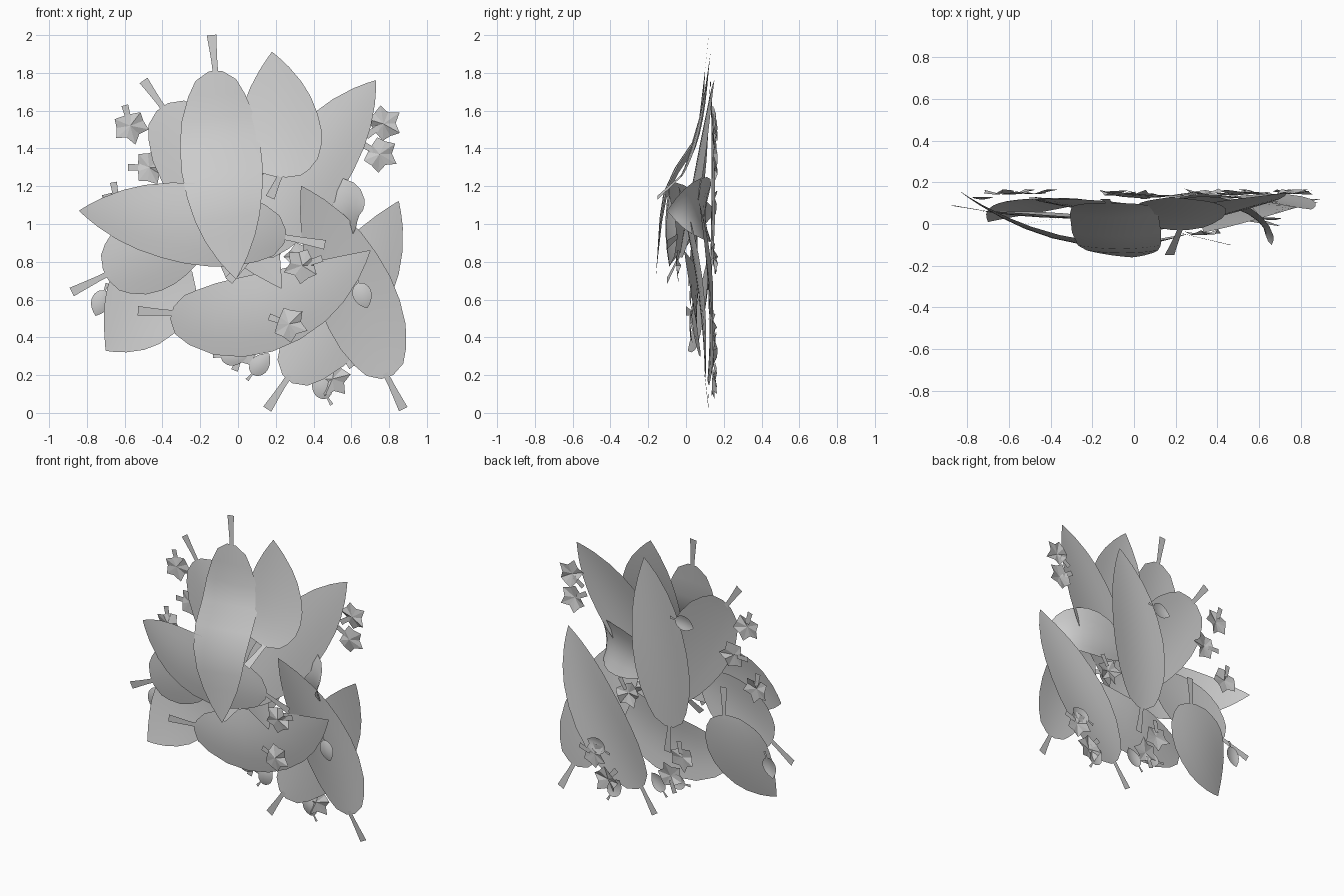
import bpy, math, random
from mathutils import Vector

if "Cube" in bpy.data.objects:
    bpy.data.objects.remove(bpy.data.objects["Cube"])

random.seed(4)

# half-width of a blade along its length (position, fraction)
PROFILE = [(0, .16), (.04, .5), (.11, .7), (.22, .9), (.34, .99), (.46, 1), (.58, .93),
           (.7, .8), (.8, .62), (.9, .36), (.96, .16), (1, .01)]
FRONT = Vector((0, -1, 0))


def make(name, verts, faces):
    me = bpy.data.meshes.new(name)
    me.from_pydata([tuple(v) for v in verts], [], faces)
    me.update()
    for p in me.polygons:
        p.use_smooth = True
    ob = bpy.data.objects.new(name, me)
    bpy.context.collection.objects.link(ob)
    return ob


def grid_faces(rows, cols, start=0):
    return [(start + r * cols + c, start + r * cols + c + 1,
             start + (r + 1) * cols + c + 1, start + (r + 1) * cols + c)
            for r in range(rows - 1) for c in range(cols - 1)]


# oval leaf: curved blade plus a flat stem; points are (x, y, z)
# bend optionally gives the depth along the blade as (position, y) pairs
def leaf(name, stem, base, mid, tip, width, cup=.02, stem_w=.036, bend=None):
    stem, base, mid, tip = map(Vector, (stem, base, mid, tip))
    verts = []
    cols = (-1, -.6, -.25, 0, .25, .6, 1)
    for t, w in PROFILE:
        p = base * (2 * (t - .5) * (t - 1)) + mid * (4 * t * (1 - t)) + tip * (2 * t * (t - .5))
        d = base * (4 * t - 3) + mid * (4 - 8 * t) + tip * (4 * t - 1)
        if bend:
            for (t0, y0), (t1, y1) in zip(bend, bend[1:]):
                if t0 <= t <= t1:
                    p.y = y0 + (y1 - y0) * (t - t0) / (t1 - t0)
        side = d.cross(FRONT).normalized()
        back = side.cross(d).normalized()
        if back.y < 0:
            back = -back
        for u in cols:
            verts.append(p + side * (u * w * width / 2) + back * (cup * (u * w) ** 2))
    faces = grid_faces(len(PROFILE), len(cols))
    n = len(verts)
    side = (base - stem).cross(FRONT).normalized()
    into = (base - stem) * .12
    for f, k in ((0, 1.4), (.35, 1.1), (.7, .85), (1, .8)):
        p = stem.lerp(base + into, f)
        verts += [p - side * stem_w * k / 2, p + side * stem_w * k / 2]
    faces += grid_faces(4, 2, n)
    return make(name, verts, faces)


# small pointed-lobe leaf, stem pointing along the given angle in the front plane
def lobed_leaf(name, x, y, z, angle, size=.09):
    radii = [.7, 1.0, .82, 1.1, .72, 1.15, .72, 1.1, .82, 1.0, .7]
    a0 = math.radians(angle)
    verts = [Vector((x, y - .012, z))]
    for i, r in enumerate(radii):
        a = a0 + math.radians(20 + 32 * i)
        verts.append(Vector((x + r * size * math.cos(a), y + random.uniform(-.015, .015),
                             z + r * size * math.sin(a))))
    faces = [(0, i, i + 1) for i in range(1, len(radii))] + [(0, len(radii), 1)]
    d = Vector((math.cos(a0), 0, math.sin(a0)))
    s = Vector((-d.z, 0, d.x)) * .014
    c = Vector((x, y, z))
    n = len(verts)
    verts += [c + d * size * .3 - s, c + d * size * .3 + s,
              c + d * size * 1.25 - s * 1.3, c + d * size * 1.25 + s * 1.3]
    faces.append((n, n + 1, n + 3, n + 2))
    ob = make(name, verts, faces)
    for p in ob.data.polygons:
        p.use_smooth = False


def small_oval(name, x, y, z, angle, length=.14, width=.1):
    a = math.radians(angle)
    d = Vector((math.cos(a), 0, math.sin(a)))
    c = Vector((x, y, z))
    leaf(name, c + d * (length * .8), c + d * (length / 2), c - Vector((0, .012, 0)),
         c - d * (length / 2), width, .01, .014)


# large leaves
leaf("centre_leaf", (-.14, .12, 2.0), (-.12, .10, 1.81), (-.08, -.1, 1.25), (-.01, -.16, .71), .43,
     bend=[(0, .1), (.22, .07), (.34, .03), (.46, -.06), (.58, -.12), (.7, -.14), (1, -.16)])
leaf("top_leaf", (.17, -.15, 1.14), (.22, -.03, 1.25), (.22, .06, 1.52), (.18, .13, 1.91), .44)
leaf("upper_right_leaf", (-.05, -.1, .70), (.08, -.03, .84), (.41, .06, 1.32), (.73, .15, 1.76), .40)
leaf("back_leaf", (.06, .12, .48), (.04, .125, .66), (.1, .135, 1.22), (.23, .13, 1.78), .42)
leaf("upper_left_leaf", (-.5, .13, 1.76), (-.4, .12, 1.62), (-.12, .06, 1.2), (.23, .01, .66), .45)
leaf("lower_right_leaf", (.875, .12, .02), (.79, .1, .19), (.6, .06, .68), (.335, -.04, 1.2), .41)
leaf("bottom_leaf", (-.53, 0, .54), (-.35, .03, .53), (.17, .055, .54), (.7, -.01, .86), .42)
leaf("right_back_leaf", (.155, .12, .02), (.26, .115, .18), (.59, .12, .62), (.85, .07, 1.12), .42)
leaf("left_leaf", (.46, -.1, .89), (.25, -.05, .93), (-.3, -.09, 1.01), (-.84, .16, 1.07), .43)
leaf("left_back_leaf", (-.88, .09, .64), (-.7, .06, .73), (-.41, .03, .88), (-.1, .03, 1.04), .42)
leaf("lower_left_leaf", (-.37, .12, 1.04), (-.38, .125, .85), (-.49, .1, .58), (-.7, .01, .33), .46, -.015)
leaf("curled_leaf", (.06, .1, .98), (.16, .1, 1.03), (.51, .065, 1.08), (.66, -.1, 1.07), .34, .04)

# small lobed leaves
for i, s in enumerate([(-.57, .155, 1.52, 105), (-.47, .155, 1.30, 180), (.77, .155, 1.53, 215),
                       (.75, .155, 1.37, 150), (.34, -.04, .78, 20), (.27, .03, .47, 160),
                       (-.64, .155, 1.11, 100), (.50, .15, .18, 130), (.02, .15, .33, 250),
                       (-.07, .15, .48, 80), (.34, .155, .82, 60), (.60, .155, .33, 20)]):
    lobed_leaf(f"small_lobed_leaf_{i + 1}", *s)

# small oval leaves
for i, s in enumerate([(.66, .03, .62, 110), (.12, .14, .26, 230), (-.73, .13, .58, 70),
                       (.44, .15, .14, 300), (-.1, .16, 1.42, 10), (.58, .155, .40, 200),
                       (-.02, .14, .30, 180)]):
    small_oval(f"small_oval_leaf_{i + 1}", *s)
